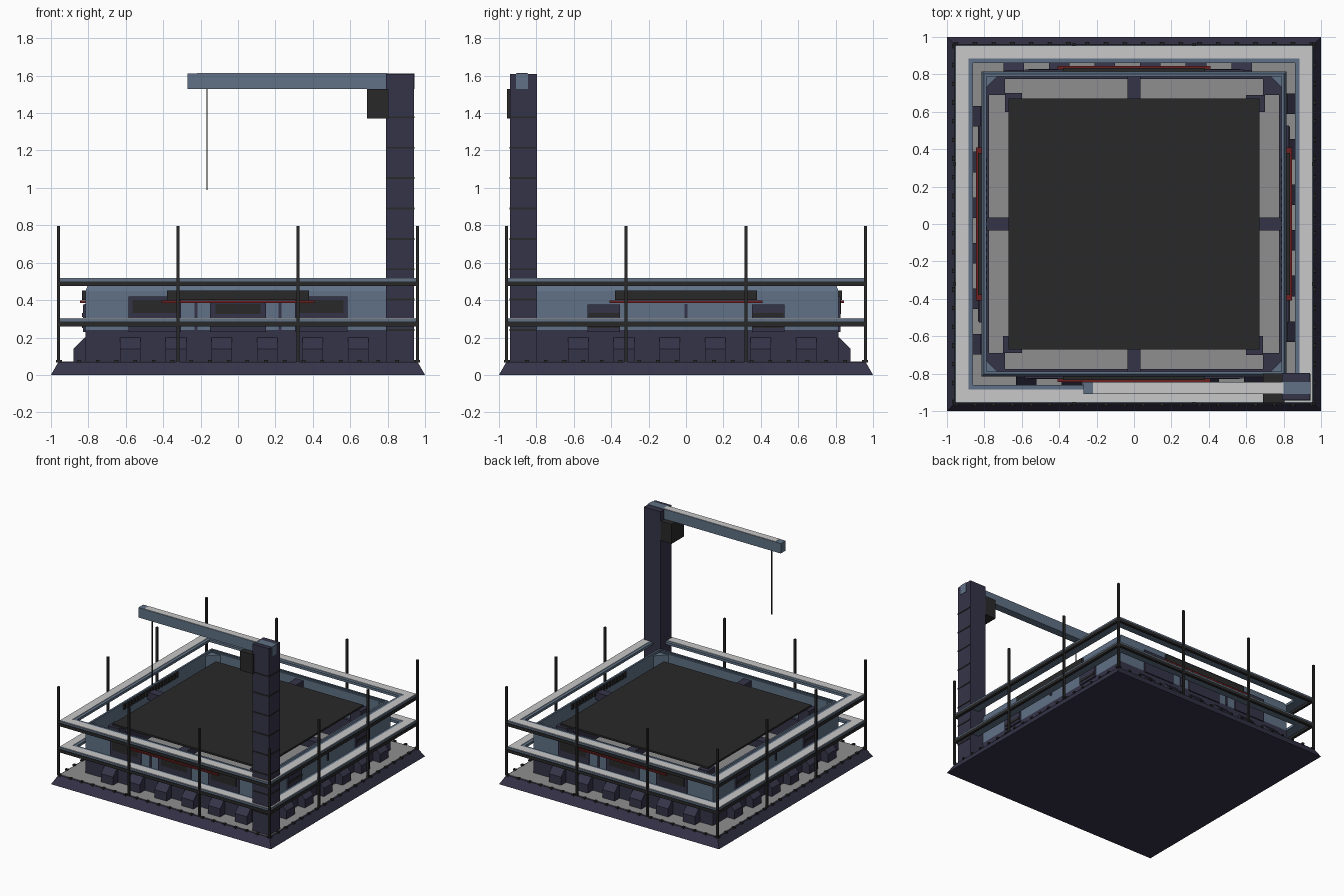
import bpy, bmesh
from math import pi
from mathutils import Matrix, Vector

if "Cube" in bpy.data.objects:
    bpy.data.objects.remove(bpy.data.objects["Cube"])


def material(name, r, g, b):
    m = bpy.data.materials.new(name)
    m.use_nodes = True
    m.diffuse_color = (r, g, b, 1)
    m.node_tree.nodes["Principled BSDF"].inputs["Base Color"].default_value = (r, g, b, 1)
    return m


PURPLE = material("dark purple metal", .036, .034, .066)
BLUE = material("steel blue", .115, .165, .238)
BLACK = material("charcoal", .022, .022, .022)
GREY = material("concrete grey", .275, .275, .275)
LIGHT = material("light grey", .58, .58, .58)
RED = material("dark red", .16, .014, .014)

ALL, FRONT_BACK, SIDES = (0, 1, 2, 3), (0, 2), (1, 3)


def finish(name, bm, mat):
    bmesh.ops.recalc_face_normals(bm, faces=bm.faces)
    mesh = bpy.data.meshes.new(name)
    bm.to_mesh(mesh)
    bm.free()
    mesh.materials.append(mat)
    ob = bpy.data.objects.new(name, mesh)
    bpy.context.collection.objects.link(ob)


def add_box(bm, x, y, z, turn=0):
    """Box from (low, high) ranges, turned about z in quarter turns."""
    size = Vector((x[1] - x[0], y[1] - y[0], z[1] - z[0]))
    mid = Vector((sum(x) / 2, sum(y) / 2, sum(z) / 2))
    mat = Matrix.Rotation(turn * pi / 2, 4, "Z") @ Matrix.Translation(mid) @ Matrix.Diagonal((*size, 1))
    return bmesh.ops.create_cube(bm, size=1, matrix=mat)["verts"]


def boxes(name, mat, items, turns=(0,)):
    bm = bmesh.new()
    for turn in turns:
        for x, y, z in items:
            add_box(bm, x, y, z, turn)
    finish(name, bm, mat)


def prism(bm, points, vec, turn=0):
    """Extrude a polygon along a vector."""
    rot = Matrix.Rotation(turn * pi / 2, 4, "Z")
    face = bm.faces.new([bm.verts.new(rot @ Vector(p)) for p in points])
    out = bmesh.ops.extrude_face_region(bm, geom=[face])["geom"]
    verts = [v for v in out if isinstance(v, bmesh.types.BMVert)]
    bmesh.ops.translate(bm, verts=verts, vec=rot @ Vector(vec))


def spread(centres, half):
    return [(c - half, c + half) for c in centres]


# Sloped base with concrete deck and rim bolts
bm = bmesh.new()
for v in add_box(bm, (-1, 1), (-1, 1), (0, .07)):
    if v.co.z > .05:
        v.co.x *= .96
        v.co.y *= .96
finish("base", bm, PURPLE)
boxes("deck", GREY, [((-.95, .95), (-.95, .95), (.06, .073))])
bolts = [-.95 + i * .1 for i in range(20)]
boxes("rim_bolts", BLACK, [(r, (-.972, -.948), (.066, .079)) for r in spread(bolts, .01)], ALL)

# Lower plinth wall, with square corner blocks and sloped buttresses
boxes("plinth_wall", PURPLE, [((-.815, .815), (-.815, -.775), (.07, .24))], ALL)
boxes("corner_blocks", PURPLE, [((.69, .78), (-.78, -.69), (.07, .239))], ALL)
bm = bmesh.new()
for t in ALL:
    for i in range(6):
        x = -.63 + i * .2435
        prism(bm, [(x, -.81, .07), (x, -.88, .07), (x, -.88, .14), (x, -.82, .2), (x, -.81, .2)],
              (.11, 0, 0), t)
finish("buttresses", bm, PURPLE)

# Thin upper wall whose rim leans inward, with gussets inside the corners
bm = bmesh.new()
for t in ALL:
    prism(bm, [(-.815, -.815, .24), (.815, -.815, .24), (.8, -.8, .24), (-.8, -.8, .24)],
          (0, 0, .21), t)
    prism(bm, [(.8, -.8, .24), (.8, -.72, .24), (.72, -.8, .24)], (0, 0, .21), t)
    for v in add_box(bm, (-.815, .815), (-.815, -.8), (.45, .48), t):
        if v.co.z > .46:
            v.co.x *= .985
            v.co.y *= .985
finish("upper_wall", bm, BLUE)

# Landing platform, its supports and the fins inside the side walls
boxes("platform", BLACK, [((-.67, .67), (-.67, .67), (.445, .46))])
boxes("platform_beams", PURPLE, [((-.035, .035), (-.8, 0), (.38, .44))], ALL)
boxes("platform_posts", PURPLE, [((.6, .69), (-.7, -.6), (.07, .443))], ALL)
fins = [-.34 + i * .04 for i in range(18)]
boxes("inner_fins", BLACK, [(r, (-.8, -.785), (.42, .465)) for r in spread(fins, .01)], SIDES)

# Canopies with red trim on every side
boxes("canopies", BLACK, [((-.38, .38), (-.835, -.81), (.4, .452))], ALL)
boxes("canopy_trim", RED, [((-.41, .41), (-.845, -.81), (.385, .397))], ALL)

# Front and back window bays
boxes("bay_panels", PURPLE,
      [((-.585, -.305), (-.825, -.81), (.23, .42)), ((.305, .585), (-.825, -.81), (.23, .42)),
       ((-.15, .15), (-.825, -.81), (.23, .387))], FRONT_BACK)
boxes("bay_windows", BLACK,
      [((-.565, -.33), (-.83, -.82), (.33, .4)), ((.33, .565), (-.83, -.82), (.33, .4)),
       ((-.12, .12), (-.83, -.82), (.325, .378))], FRONT_BACK)
boxes("bay_ribs", PURPLE,
      [(r, (-.822, -.81), (.24, .387)) for r in spread((-.225, .225), .008)], FRONT_BACK)

# Side vents
vents = spread((-.44, .44), .087)
boxes("side_vents", PURPLE, [(r, (-.83, -.81), (.23, .377)) for r in vents], SIDES)
boxes("vent_slots", BLACK,
      [((a + .005, b - .005), (-.835, -.82), z) for a, b in vents for z in ((.25, .27), (.31, .33))], SIDES)
boxes("side_rib", PURPLE, [((-.008, .008), (-.822, -.81), (.3, .38))], SIDES)

# Two-level guard rail and its poles
levels = (.3, .515)
boxes("rail_beams", BLUE,
      [((-.957, .957), (-.957, -.86), (z - .02, z)) for z in levels], ALL)
boxes("rail_treads", LIGHT,
      [((-.952, .952), (-.952, -.885), (z, z + .004)) for z in levels], ALL)
boxes("rail_tubes", BLACK,
      [((-.96, .96), (-.962, -.94), (z - .04, z - .015)) for z in levels], ALL)
boxes("rail_poles", BLACK,
      [(r, (-.967, -.951), (.07, .797)) for r in spread((-.959, -.32, .32), .008)], ALL)

# Crane tower with bands on the outer faces
boxes("crane_tower", PURPLE, [((.79, .94), (-.94, -.797), (.07, 1.608))])
boxes("tower_bands", BLACK,
      [((.795, .944), (-.944, -.802), (z - .005, z + .005))
       for z in (.24 + i * .1625 for i in range(8))])

# Crane boom, hoist and cable
boxes("crane_boom", BLUE, [((-.27, .943), (-.908, -.845), (1.53, 1.611))])
boxes("boom_tread", LIGHT, [((-.22, .8), (-.905, -.848), (1.608, 1.614))])
boxes("hoist_motor", BLACK, [((.69, .805), (-.957, -.8), (1.37, 1.53))])
boxes("hoist_cable", BLACK, [((-.168, -.162), (-.88, -.874), (.99, 1.54))])
